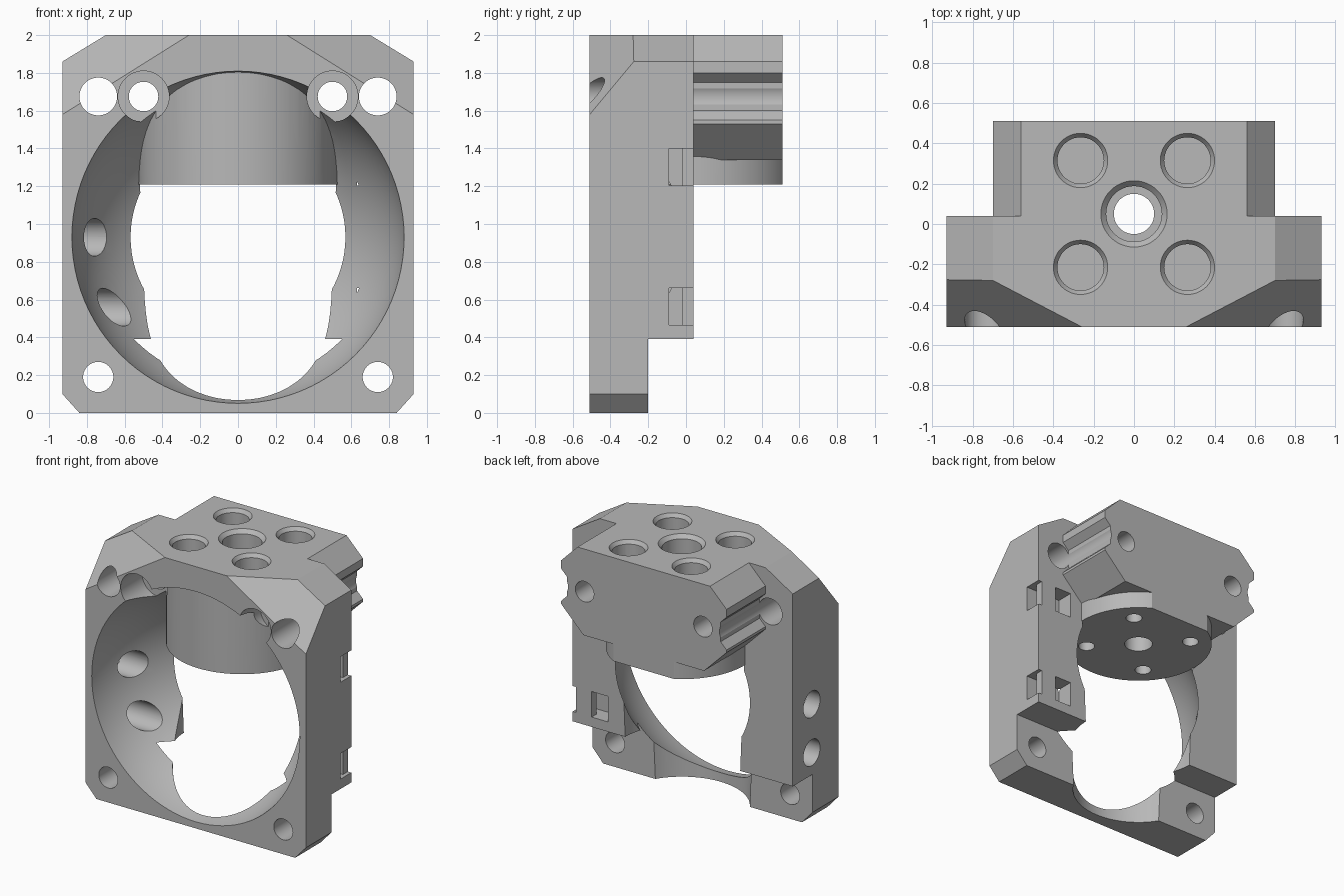
import bpy, bmesh, math
from mathutils import Matrix, Vector

cube = bpy.data.objects.get("Cube")
if cube:
    bpy.data.objects.remove(cube, do_unlink=True)

grey = bpy.data.materials.new("plain grey")
grey.use_nodes = True
color = (0.48, 0.48, 0.48, 1)
grey.diffuse_color = color
grey.node_tree.nodes["Principled BSDF"].inputs["Base Color"].default_value = color


def finish(bm, name):
    bmesh.ops.recalc_face_normals(bm, faces=bm.faces)
    mesh = bpy.data.meshes.new(name)
    bm.to_mesh(mesh)
    bm.free()
    mesh.materials.append(grey)
    ob = bpy.data.objects.new(name, mesh)
    bpy.context.collection.objects.link(ob)
    return ob


def prism(name, half, y0, y1):
    """Mirror a right-hand outline (x, z) and extrude it along y."""
    bm = bmesh.new()
    outline = half + [(-x, z) for x, z in reversed(half)]
    face = bm.faces.new([bm.verts.new((x, y0, z)) for x, z in outline])
    new = bmesh.ops.extrude_face_region(bm, geom=[face])["geom"]
    moved = [v for v in new if isinstance(v, bmesh.types.BMVert)]
    bmesh.ops.translate(bm, verts=moved, vec=(0, y1 - y0, 0))
    return finish(bm, name)


def box(x0, x1, y0, y1, z0, z1):
    bm = bmesh.new()
    size = Matrix.Diagonal((x1 - x0, y1 - y0, z1 - z0, 1))
    mid = Matrix.Translation(((x0 + x1) / 2, (y0 + y1) / 2, (z0 + z1) / 2))
    bmesh.ops.create_cube(bm, size=1, matrix=mid @ size)
    return finish(bm, "box_cutter")


def rod(start, end, r, r_end=None, segments=48):
    """Cylinder or cone between two points."""
    a, b = Vector(start), Vector(end)
    turn = (b - a).to_track_quat('Z', 'Y').to_matrix().to_4x4()
    bm = bmesh.new()
    bmesh.ops.create_cone(bm, cap_ends=True, segments=segments, radius1=r,
                          radius2=r if r_end is None else r_end,
                          depth=(b - a).length,
                          matrix=Matrix.Translation((a + b) / 2) @ turn)
    return finish(bm, "round_cutter")


def combine(tool, operation='DIFFERENCE'):
    mod = body.modifiers.new("combine", 'BOOLEAN')
    mod.operation, mod.solver, mod.object = operation, 'EXACT', tool
    bpy.context.view_layer.objects.active = body
    bpy.ops.object.modifier_apply(modifier=mod.name)
    bpy.data.objects.remove(tool, do_unlink=True)


# Frame plate, with the lower rear stepped forward
body = prism("mount_bracket", [(.84, 0), (.93, .1), (.93, 1.86), (.536, 2.1)],
             -.51, .04)
combine(box(-1, 1, -.2, .2, -.1, .39))

# Rear block with side grooves
combine(prism("rear_block", [(.51, 1.34), (.70, 1.53), (.70, 1.55), (.65, 1.6),
                             (.65, 1.75), (.70, 1.8), (.70, 1.86), (.46, 2.1)],
              0, .7), 'UNION')

# Dished opening
bm = bmesh.new()
bmesh.ops.create_uvsphere(bm, u_segments=96, v_segments=48, radius=.89,
                          matrix=Matrix.Translation((0, -.644, .93))
                          @ Matrix.Rotation(math.pi / 2, 4, 'X'))
combine(finish(bm, "dish_cutter"))

# Tapered vertical clearance
combine(rod((0, .05, -.1), (0, .05, 1.3), .467, .523, 96))

# Round mounting boss
combine(rod((0, .05, 1.21), (0, .05, 1.95), .527, segments=96), 'UNION')

# Trim flat at the back and top
combine(box(-2, 2, .51, 2, -1, 3))
combine(box(-2, 2, -2, 2, 2, 3))

for s in (-1, 1):
    # Sloped front corner
    normal = Vector((s * .0966, -.185, .154)).normalized()
    bm = bmesh.new()
    bmesh.ops.create_cube(bm, size=2, matrix=Matrix.Translation(
        Vector((s * .7, -.28, 2)) + normal)
        @ normal.to_track_quat('Z', 'Y').to_matrix().to_4x4())
    combine(finish(bm, "corner_cutter"))
    # Corner bolt holes
    combine(rod((s * .74, -1, .19), (s * .74, 1, .19), .08))
    combine(rod((s * .74, -1, 1.675), (s * .74, 1, 1.675), .1))
    # Counterbored upper holes
    combine(rod((s * .5, -1, 1.675), (s * .5, 1, 1.675), .078))
    combine(rod((s * .5, -1, 1.675), (s * .5, -.25, 1.675), .135))
    # Blind holes on the top and under the boss
    for t in (-1, 1):
        x, y = s * .265, .05 + t * .265
        combine(rod((x, y, 1.75), (x, y, 2.1), .115))
        combine(rod((x, y, 1.97), (x, y, 2.01), .113, .142))
        combine(rod((x, y, 1.1), (x, y, 1.5), .058))

# Central stepped hole
combine(rod((0, .05, 1), (0, .05, 2.1), .1))
combine(rod((0, .05, 1.8), (0, .05, 2.1), .138))
combine(rod((0, .05, 1.97), (0, .05, 2.01), .136, .174))

# Cable holes on one side
for z in (.93, .56):
    combine(rod((-1.1, -.19, z), (-.4, -.19, z), .1))

# Strap slots on the other side
for z in (.465, 1.205):
    combine(box(.63, 1, -.09, -.02, z, z + .195))
    combine(box(.63, .77, -.05, .1, z, z + .195))
    combine(box(.9, 1, -.05, .1, z, z + .195))

# Smooth round walls, crisp edges
bpy.ops.object.select_all(action='DESELECT')
body.select_set(True)
bpy.context.view_layer.objects.active = body
bpy.ops.object.shade_smooth_by_angle(angle=math.radians(25))
